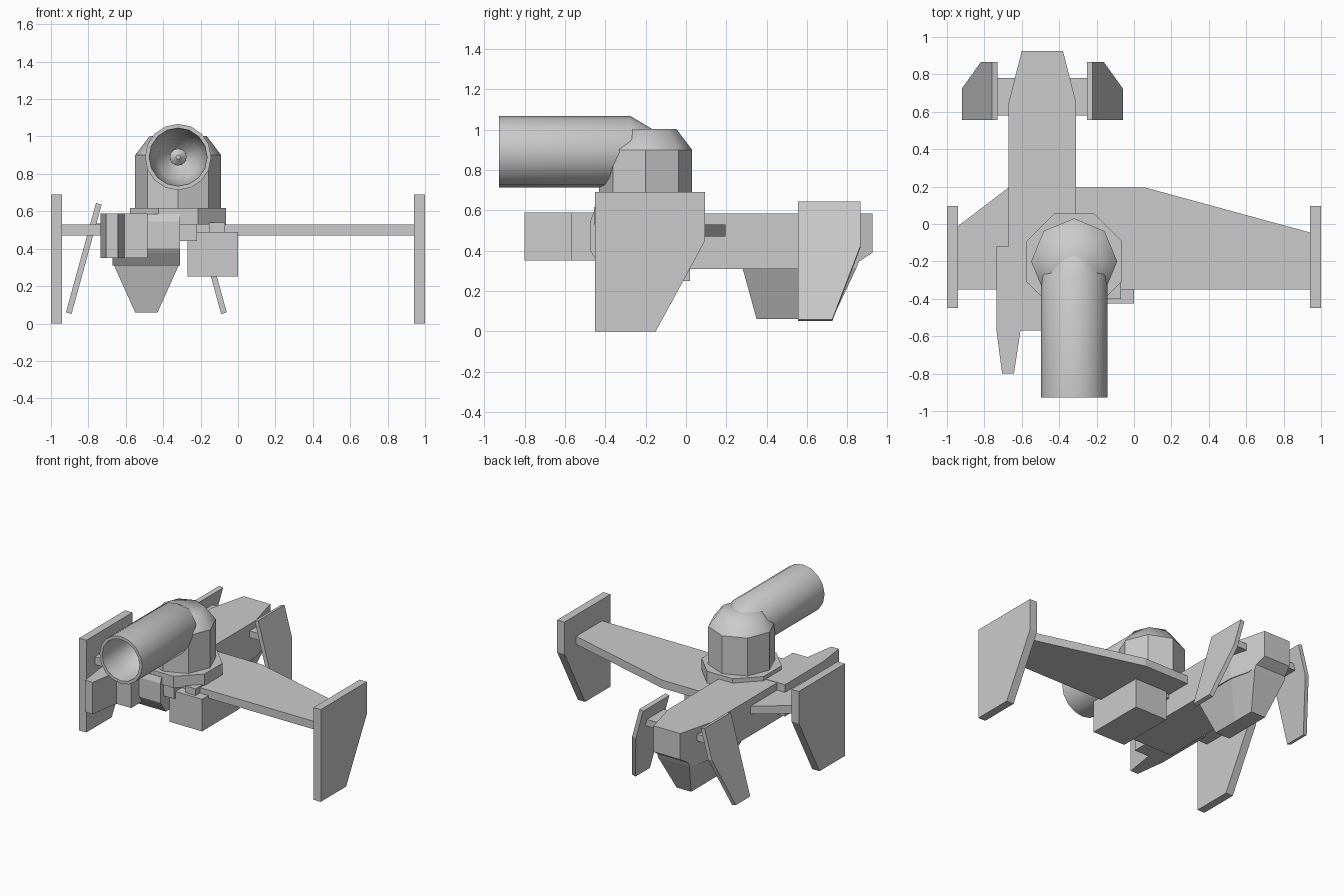
import bpy, bmesh
from math import pi, sin, cos, radians

if "Cube" in bpy.data.objects:
    bpy.data.objects.remove(bpy.data.objects["Cube"])


def finish(name, bm, smooth=None):
    bmesh.ops.remove_doubles(bm, verts=bm.verts, dist=1e-5)
    bmesh.ops.recalc_face_normals(bm, faces=bm.faces)
    me = bpy.data.meshes.new(name)
    bm.to_mesh(me)
    bm.free()
    if smooth:
        me.shade_smooth()
        me.set_sharp_from_angle(angle=radians(smooth))
    ob = bpy.data.objects.new(name, me)
    bpy.context.collection.objects.link(ob)
    return ob


def loft(name, rings, smooth=None):
    """Skin equal-length rings of points and cap both ends."""
    bm = bmesh.new()
    vs = [[bm.verts.new(p) for p in r] for r in rings]
    n = len(rings[0])
    for a, b in zip(vs, vs[1:]):
        for i in range(n):
            j = (i + 1) % n
            bm.faces.new((a[i], a[j], b[j], b[i]))
    bm.faces.new(vs[0])
    bm.faces.new(vs[-1])
    return finish(name, bm, smooth)


def slab_z(name, pts, z0, z1):
    return loft(name, [[(x, y, z) for x, y in pts] for z in (z0, z1)])


def box(name, x0, x1, y0, y1, z0, z1):
    return slab_z(name, [(x0, y0), (x1, y0), (x1, y1), (x0, y1)], z0, z1)


def ring_z(cx, cy, r, z, n, a0):
    return [(cx + r * cos(a0 + 2 * pi * i / n), cy + r * sin(a0 + 2 * pi * i / n), z)
            for i in range(n)]


CX = -0.49            # hull centre line
TX, TY = -0.32, -0.20  # turret centre

# Hull: box sections along its length (y, half width, bottom, top)
sections = [(-0.475, .18, .40, .545), (-0.46, .18, .376, .585), (-0.41, .18, .31, .585),
            (0.65, .18, .31, .585), (0.80, .142, .31, .585), (0.925, .11, .39, .585)]
loft("hull", [[(CX - w, y, b), (CX + w, y, b), (CX + w, y, t), (CX - w, y, t)]
              for y, w, b, t in sections])

# Tapered keel under the rear of the hull
keel = []
for z, stations in ((.06, [(.35, .06), (.55, .06), (.725, .06)]),
                    (.315, [(.28, .175), (.65, .175), (.845, .13)]),
                    (.36, [(.28, .175), (.65, .175), (.862, .125)])):
    keel.append([(CX + w, y, z) for y, w in stations] +
                [(CX - w, y, z) for y, w in reversed(stations)])
loft("keel", keel)

# Wing, one slab through the hull
slab_z("wing", [(-0.94, -0.35), (0.94, -0.35), (0.94, -0.045), (0.06, 0.195),
                (-0.67, 0.195), (-0.94, -0.01)], .47, .53)

# Wingtip plates
tip = [(-0.45, 0), (-0.15, 0), (0.095, .45), (0.095, .69), (-0.45, .69)]
for side, x0 in (("left", -1.0), ("right", 0.94)):
    loft("wingtip_plate_" + side, [[(x, y, z) for y, z in tip] for x in (x0, x0 + .06)])

# Tilted tail fins and their cross bar
fin = [(.555, .055), (.725, .055), (.865, .42), (.865, .64), (.555, .64)]
for side, s in (("left", -1), ("right", 1)):
    rings = []
    for off in (-.015, .015):
        rings.append([(CX + s * (.415 - (z - .055) * .275 + off), y, z - s * off * s * -.27)
                      for y, z in fin])
    loft("tail_fin_" + side, rings)
box("tail_fin_bar", CX - .29, CX + .29, .58, .78, .485, .535)

# Cockpit-side pod with tapered nose, inner block, and right-hand pod
slab_z("left_pod", [(-.735, -.12), (-.735, -.57), (-.705, -.80), (-.642, -.80),
                    (-.607, -.57), (-.607, -.12)], .35, .588)
box("inner_block", -.607, -.485, -.57, -.12, .35, .588)
box("right_pod", -.27, 0, -.425, .02, .25, .49)
box("pod_link", -.32, -.22, -.44, 0, .44, .54)
box("pod_bracket", -.155, -.07, -.40, -.1, .48, .54)

# Turret: base plate, drum and dome
loft("turret_base", [ring_z(TX, TY, .278, z, 8, pi / 8) for z in (.53, .617)])
loft("turret_drum", [ring_z(TX, TY, .23, z, 8, 0) for z in (.61, .90)])
loft("turret_dome", [ring_z(TX, TY, r, z, 8, 0) for r, z in ((.23, .90), (.152, 1.003))], 80)

# Barrel: revolved profile (radius, y) with a hollow bowl in front
profile = [(.09, -.13), (.177, -.275), (.177, -.928), (.155, -.928), (.148, -.80),
           (.115, -.66), (.045, -.59)]
N = 16
loft("barrel", [[(TX + r * sin(2 * pi * i / N), y, .89 + r * cos(2 * pi * i / N))
                 for i in range(N)] for r, y in profile], 40)

# Small emitter knob at the bottom of the bowl
loft("emitter", [[(TX + r * sin(2 * pi * i / 12), y, .89 + r * cos(2 * pi * i / 12))
                  for i in range(12)] for r, y in ((.045, -.58), (.045, -.64), (.012, -.67))], 40)
